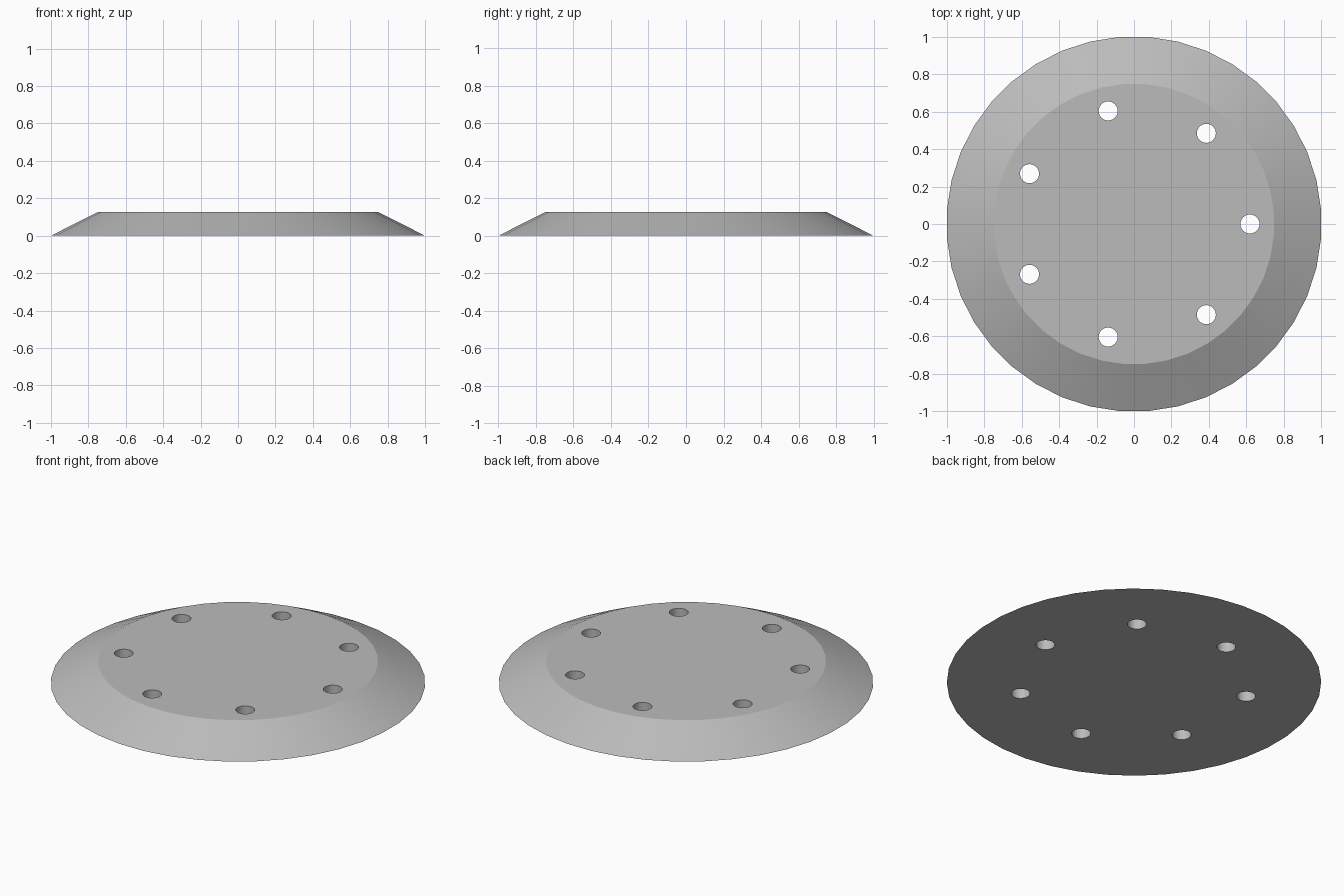
import bpy
from math import cos, sin, pi, tau, radians
from mathutils import Matrix

default = bpy.data.objects.get("Cube")
if default:
    bpy.data.objects.remove(default, do_unlink=True)

SIDES = 40
HEIGHT = 0.127
HOLES = 7
RING_RADIUS = 0.62
HOLE_RADIUS = 0.051

# Plain grey
grey = bpy.data.materials.new("grey")
grey.use_nodes = True
colour = (0.5, 0.5, 0.5, 1)
grey.diffuse_color = colour
grey.node_tree.nodes["Principled BSDF"].inputs["Base Color"].default_value = colour

# Bevelled disc, with flats facing the axes
flat_scale = 1 / cos(pi / SIDES)
bpy.ops.mesh.primitive_cone_add(vertices=SIDES, radius1=flat_scale,
                                radius2=0.748 * flat_scale, depth=HEIGHT,
                                location=(0, 0, HEIGHT / 2))
disc = bpy.context.object
disc.name = "bevelled_disc"
disc.data.transform(Matrix.Rotation(pi / SIDES, 4, "Z"))
disc.data.materials.append(grey)

# Ring of through holes
cutters = []
for i in range(HOLES):
    angle = tau * i / HOLES
    bpy.ops.mesh.primitive_cylinder_add(
        vertices=24, radius=HOLE_RADIUS, depth=HEIGHT * 3,
        location=(RING_RADIUS * cos(angle), RING_RADIUS * sin(angle), HEIGHT / 2))
    cutter = bpy.context.object
    cutter.name = f"hole_cutter_{i + 1}"
    cutter.hide_render = True
    cutter.data.materials.append(grey)
    cutters.append(cutter)
    cut = disc.modifiers.new(f"hole_{i + 1}", "BOOLEAN")
    cut.operation = "DIFFERENCE"
    cut.solver = "EXACT"
    cut.object = cutter

# Apply the cuts and drop the cutters
bpy.ops.object.select_all(action="DESELECT")
disc.select_set(True)
bpy.context.view_layer.objects.active = disc
for name in [m.name for m in disc.modifiers]:
    bpy.ops.object.modifier_apply(modifier=name)
for cutter in cutters:
    bpy.data.objects.remove(cutter, do_unlink=True)

# Smooth only the hole walls
bpy.ops.object.shade_flat()
for face in disc.data.polygons:
    if abs(face.normal.z) < 0.1:
        face.use_smooth = True
bpy.ops.object.shade_smooth_by_angle(angle=radians(5))
